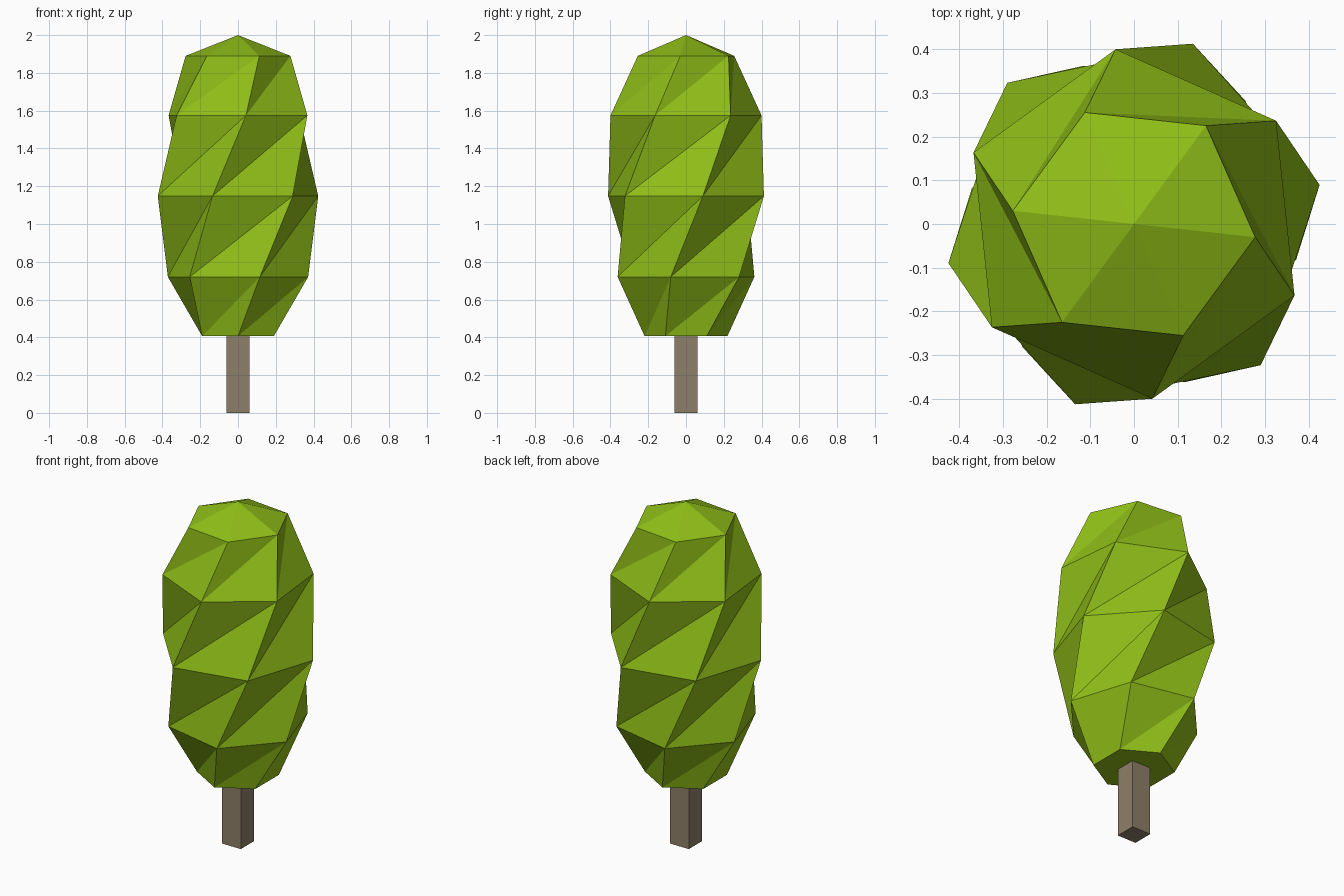
import bpy, bmesh
from math import sin, cos, radians

if "Cube" in bpy.data.objects:
    bpy.data.objects.remove(bpy.data.objects["Cube"])


def material(name, rgb):
    m = bpy.data.materials.new(name)
    m.diffuse_color = (*rgb, 1)
    m.use_nodes = True
    m.node_tree.nodes["Principled BSDF"].inputs["Base Color"].default_value = m.diffuse_color
    return m


def finish(bm, name, mat):
    bmesh.ops.recalc_face_normals(bm, faces=bm.faces[:])
    mesh = bpy.data.meshes.new(name)
    bm.to_mesh(mesh)
    bm.free()
    mesh.materials.append(mat)
    obj = bpy.data.objects.new(name, mesh)
    bpy.context.collection.objects.link(obj)
    return obj


# Crown: six-sided profile twisted a quarter turn from base to tip
SIDES = 6
BASE, TIP = 0.406, 2.0
profile = [(0.219, BASE), (0.38, 0.72), (0.434, 1.148), (0.402, 1.575), (0.279, 1.89)]

bm = bmesh.new()
rings = []
for r, z in profile:
    twist = -30 + 90 * (z - BASE) / (TIP - BASE)
    angles = [radians(twist + 360 * i / SIDES) for i in range(SIDES)]
    rings.append([bm.verts.new((r * cos(a), r * sin(a), z)) for a in angles])

for low, high in zip(rings, rings[1:]):
    for i in range(SIDES):
        j = (i + 1) % SIDES
        bm.faces.new((low[i], low[j], high[j]))
        bm.faces.new((low[i], high[j], high[i]))

# Pointed cap and flat underside
tip = bm.verts.new((0, 0, TIP))
for i in range(SIDES):
    bm.faces.new((rings[-1][i], rings[-1][(i + 1) % SIDES], tip))
bm.faces.new(rings[0][::-1])
finish(bm, "crown", material("leaf_green", (0.28, 0.52, 0.009)))

# Trunk: square post
bm = bmesh.new()
bmesh.ops.create_cube(bm, size=1)
bmesh.ops.scale(bm, vec=(0.122, 0.122, 0.41), verts=bm.verts[:])
bmesh.ops.translate(bm, vec=(0, 0, 0.205), verts=bm.verts[:])
finish(bm, "trunk", material("bark_brown", (0.27, 0.215, 0.14)))
